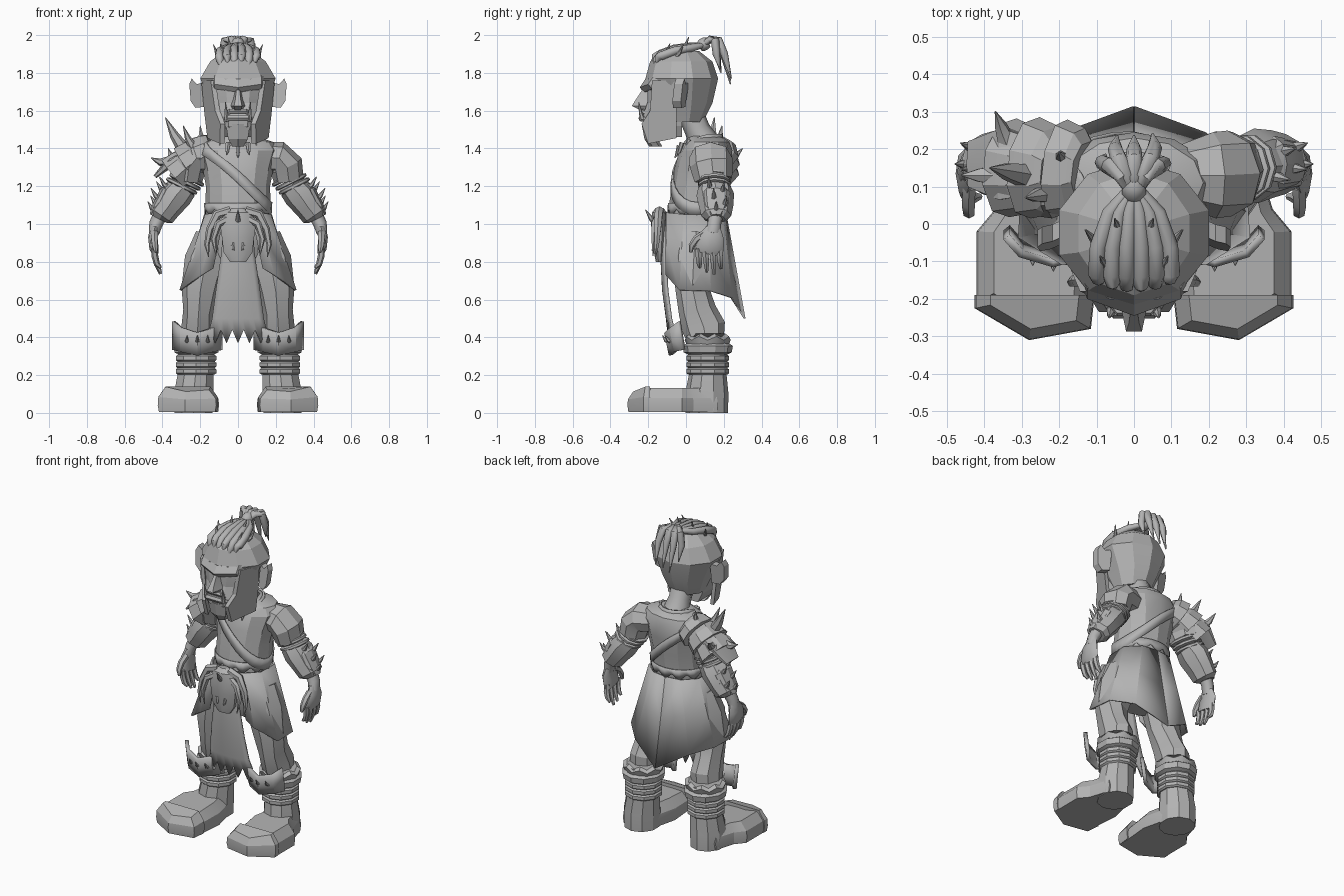
import bpy, bmesh, math
from mathutils import Vector

mat = bpy.data.materials.new("plain_grey")
mat.diffuse_color = (0.45, 0.45, 0.45, 1)


def build(name, verts, faces, mirror=False, thick=0, angle=32):
    me = bpy.data.meshes.new(name)
    me.from_pydata([tuple(v) for v in verts], [], faces)
    bm = bmesh.new()
    bm.from_mesh(me)
    bmesh.ops.recalc_face_normals(bm, faces=bm.faces)
    bm.to_mesh(me)
    bm.free()
    me.materials.append(mat)
    ob = bpy.data.objects.new(name, me)
    bpy.context.collection.objects.link(ob)
    bpy.ops.object.select_all(action='DESELECT')
    ob.select_set(True)
    bpy.context.view_layer.objects.active = ob
    bpy.ops.object.shade_smooth_by_angle(angle=math.radians(angle))
    if thick:
        m = ob.modifiers.new("thickness", 'SOLIDIFY')
        m.thickness, m.offset = thick, 0
    if mirror:
        ob.modifiers.new("mirror", 'MIRROR').use_clip = False
    return ob


def loft(name, rings, mirror=False, cap=True, thick=0, angle=32, closed=True):
    """Skin a list of equal-length rings (or open rows)."""
    n = len(rings[0])
    verts = [p for r in rings for p in r]
    faces = [(i*n+j, i*n+(j+1) % n, (i+1)*n+(j+1) % n, (i+1)*n+j)
             for i in range(len(rings)-1) for j in range(n if closed else n-1)]
    if cap and closed:
        faces += [tuple(range(n)), tuple(range(len(verts)-n, len(verts)))]
    return build(name, verts, faces, mirror, thick, angle)


def sheet(name, rows, mirror=False, thick=0.014):
    return loft(name, rows, mirror, False, thick, 18, False)


def oval(cx, cy, z, rx, ry, n=10):
    return [(cx+rx*math.sin(2*math.pi*k/n), cy-ry*math.cos(2*math.pi*k/n), z) for k in range(n)]


def tube(name, pts, radii, n=8, mirror=False, ref=None, angle=48):
    """Sweep an oval along a path; a radius may be (across, along ref)."""
    pts = [Vector(p) for p in pts]
    if ref is None:
        c = [abs(v) for v in pts[-1]-pts[0]]
        ref = [0, 0, 0]
        ref[c.index(min(c))] = 1
    ref, rings = Vector(ref), []
    for i, p in enumerate(pts):
        t = (pts[min(i+1, len(pts)-1)]-pts[max(i-1, 0)]).normalized()
        u = t.cross(ref).normalized()
        v = u.cross(t)
        a, b = radii[i] if isinstance(radii[i], tuple) else (radii[i], radii[i])
        rings.append([p+u*a*math.cos(2*math.pi*k/n)+v*b*math.sin(2*math.pi*k/n) for k in range(n)])
    return loft(name, rings, mirror, True, 0, angle)


def spike(name, base, tip, r, mirror=False, bend=(0, 0, -0.012)):
    b, t = Vector(base), Vector(tip)
    return tube(name, [b, (b+t)/2+Vector(bend), t], [r, r*0.7, 0.002], 6, mirror)


# --- torso and shirt ---
TORSO = [(1.0, .055, .165, .15), (1.1, .06, .172, .15), (1.2, .075, .17, .15),
         (1.3, .09, .188, .15), (1.39, .105, .215, .14), (1.435, .11, .185, .12), (1.465, .1, .09, .085)]


def torso_at(a, z, s):
    for p, q in zip(TORSO, TORSO[1:]):
        if z <= q[0]:
            break
    f = (z-p[0])/(q[0]-p[0])
    cy, rx, ry = [p[i]+(q[i]-p[i])*f for i in (1, 2, 3)]
    return (s*rx*math.sin(a), cy-s*ry*math.cos(a), z)


loft("shirt", [oval(0, cy, z, rx, ry, 12) for z, cy, rx, ry in TORSO], angle=25)
A = [2*math.pi*k/24 for k in range(24)]
loft("shirt_ragged_hem", [[torso_at(a, z + (d if k % 2 else -d), 1.03) for k, a in enumerate(A)]
                          for z, d in ((1.11, 0), (1.06, .018))], cap=False, thick=.006)
loft("chest_strap", [[torso_at(a, 1.25-.17*math.sin(a)+h, 1.035) for a in A]
                     for h in (-.035, .035)], cap=False, thick=.008, angle=15)
loft("pelvis", [oval(0, .06, z, rx, ry) for z, rx, ry in ((.74, .12, .1), (.85, .18, .14), (1.04, .165, .15))])

# --- skirt, loincloth ---
waist = [(.07, -.105, 1.06), (.11, -.1, 1.06), (.17, -.01, 1.05), (.175, .12, 1.05), (.1, .195, 1.05), (0, .21, 1.05)]
hem = [(.13, -.1, .765), (.19, -.105, .73), (.305, -.035, .65), (.295, .13, .645), (.19, .24, .61), (0, .31, .5)]
mid = [tuple(w+(h-w)*.47 for w, h in zip(a, b)) for a, b in zip(waist, hem)]
sheet("skirt", [waist, mid, hem], True, .01)
U = [k/5-1 for k in range(11)]
rows = [[(u*w, y+.02*u*u, z) for u in U] for z, w, y in ((1.02, .075, -.12), (.85, .085, -.13), (.65, .115, -.12), (.5, .135, -.1))]
rows.append([(u*.15, -.085+.02*u*u, .44 if k % 2 == 0 else .37) for k, u in enumerate(U)])
sheet("loincloth", rows)

# --- horned mask on the belt ---
loft("belt_mask", [oval(0, -.14, z, rx, ry, 10) for z, rx, ry in
                   ((.8, .045, .02), (.85, .08, .03), (.93, .09, .04), (1.0, .1, .045), (1.06, .075, .04), (1.085, .03, .02))])
tube("mask_outer_horn", [(.04, -.14, 1.07), (.11, -.145, 1.05), (.15, -.15, .97), (.165, -.155, .89), (.155, -.16, .825)],
     [.025, .024, .02, .014, .002], 6, True, (0, 1, 0))
tube("mask_inner_horn", [(.05, -.15, 1.03), (.105, -.165, 1.0), (.13, -.17, .92), (.115, -.175, .83)],
     [.02, .02, .015, .002], 6, True, (0, 1, 0))
spike("mask_crest", (0, -.15, 1.0), (0, -.215, 1.075), .02)
spike("mask_tooth", (.03, -.168, .9), (.02, -.18, .86), .01, True)

# --- legs, boots ---
tube("trouser_leg", [(.12, .05, .92), (.17, .04, .8), (.2, .035, .65), (.21, .06, .54), (.215, .095, .45), (.22, .11, .36)],
     [.11, .115, (.09, .1), (.1, .08), (.115, .085), .09], 8, True, (1, 0, 0), 25)
loft("boot_shaft", [oval(x, y, z, rx, ry) for z, x, y, rx, ry in
                    ((0, .235, .11, .105, .112), (.1, .235, .11, .11, .115), (.2, .225, .115, .1, .1), (.4, .22, .12, .1, .105))], True)
foot = [(.15, .17), (.33, .17), (.37, .04), (.42, -.02), (.42, -.21), (.28, -.305), (.12, -.265), (.1, -.04)]
loft("boot_foot", [[(.265+(x-.265)*s, -.03+(y+.03)*t, z if y > -.25 else z*.85) for x, y in foot]
                   for z, s, t in ((.005, .97, .97), (.045, 1, 1), (.08, .97, .97), (.133, .7, .86))], True, angle=20)
toe = [(-.16, -.19), (.16, -.19), (.16, -.225), (.015, -.31), (-.15, -.28)]
loft("toe_cap", [[(.265+x*s, -.19+(y+.19)*t, z-max(0, -y-.22)*d) for x, y in toe]
                 for z, s, t, d in ((.005, .96, .96, 0), (.04, 1, 1, 0), (.085, .98, .98, .15), (.14, .74, .75, .3))], True, angle=15)
for z in (.22, .255, .29):
    loft("boot_wrap", [oval(.222, .115, z+dz, r, r) for dz, r in ((-.018, .103), (-.01, .113), (.01, .113), (.018, .103))], True)
loft("knee_cuff", [oval(.22, .115, z, r, r+.005) for z, r in ((.31, .1), (.32, .122), (.355, .128), (.37, .105))], True, angle=20)
loft("cuff_fur", [[(x, y, z+(.02 if k % 2 and z > .38 else 0)) for k, (x, y, _) in enumerate(oval(.22, .115, z, r, r, 16))]
                  for z, r in ((.35, .105), (.385, .122), (.4, .1))], True)
plate = [(.09, .475, .335, -.01), (.135, .45, .325, -.055), (.215, .425, .305, -.08), (.3, .45, .325, -.055), (.34, .485, .335, -.01)]
sheet("knee_plate", [[(x, y-.025+.025*f, t+(b-t)*f) for x, t, b, y in plate] for f in (0, .5, 1)], True, .022)
for x, y in ((.16, -.075), (.215, -.09), (.27, -.075)):
    spike("knee_stud", (x, y, .38), (x, y-.035, .41), .014, True)

# --- arms and hands ---
tube("sleeve", [(.12, .13, 1.355), (.215, .13, 1.35), (.255, .135, 1.31), (.268, .145, 1.235)],
     [.08, (.088, .115), (.09, .115), (.08, .1)], 8, True, (0, 1, 0), 20)
for i in range(3):
    c = Vector((.262+.018*i, .145+.003*i, 1.245-.022*i))
    d = Vector((.004, 0, -.008))
    tube("arm_band", [c-d*1.4, c-d*.7, c+d*.7, c+d*1.4], [.075, .09, .09, .075], 10, True, (0, 1, 0))
tube("bracer", [(.285, .15, 1.2), (.325, .155, 1.155), (.37, .16, 1.09), (.405, .16, 1.045), (.415, .16, 1.025)],
     [(.075, .085), (.085, .1), (.072, .09), (.07, .08), (.045, .05)], 8, True, (0, 1, 0), 25)
tube("bracer_plate", [(.32, .155, 1.215), (.375, .16, 1.165), (.42, .16, 1.085), (.44, .16, 1.04)],
     [(.02, .04), (.042, .075), (.038, .065), (.03, .03)], 8, True, (0, 1, 0), 25)
for y, x, z, l in ((.13, .365, 1.19, .06), (.19, .385, 1.17, .055), (.15, .41, 1.13, .06),
                   (.2, .42, 1.1, .05), (.16, .435, 1.07, .05)):
    spike("bracer_spike", (x, y, z), (x+l*.85, y+(y-.16)*.4, z+l), .018, True)
tube("wrist", [(.405, .16, 1.06), (.435, .15, 1.0), (.445, .14, .95)], [.04, .036, (.028, .042)], 8, True, (0, 1, 0))
tube("palm", [(.44, .145, .98), (.45, .135, .93), (.445, .125, .87), (.438, .12, .845)],
     [(.025, .04), (.026, .068), (.024, .075), (.018, .068)], 8, True, (0, 1, 0))
for y, zt in ((.063, .77), (.1, .745), (.138, .735), (.175, .765)):
    tube("finger", [(.442, y, .87), (.44, y+.004, .83), (.43, y+.008, .79), (.41, y+.01, zt)],
         [.018, .018, .016, .008], 6, True, (0, 1, 0))
tube("thumb", [(.44, .1, .95), (.442, .055, .92), (.44, .03, .885), (.435, .025, .85)], [.02, .02, .017, .008], 6, True, (1, 0, 0))

# --- spiked shoulder armour on one side ---
for a, b, r in (((-.13, 1.4), (-.2, 1.365), .11), ((-.2, 1.375), (-.275, 1.32), .115), ((-.26, 1.33), (-.335, 1.265), .112)):
    p, q = Vector((a[0], .14, a[1])), Vector((b[0], .15, b[1]))
    tube("shoulder_plate", [p, p.lerp(q, .3), q, q.lerp(p, .08)], [r*.75, (r*.86, r*1.05), (r*.95, r*1.2), (r*.8, r)], 9, False, (0, 1, 0), 20)
tube("shoulder_flap", [(-.24, .15, 1.39), (-.35, .16, 1.335), (-.44, .16, 1.25)], [(.03, .08), (.03, .11), (.01, .07)], 6, False, (0, 1, 0), 20)
for base, tip, r in (((-.29, .13, 1.4), (-.385, .15, 1.565), .035), ((-.24, .08, 1.41), (-.29, .07, 1.52), .024),
                     ((-.19, .17, 1.42), (-.2, .19, 1.52), .024), ((-.37, .13, 1.33), (-.46, .13, 1.35), .028),
                     ((-.34, .22, 1.34), (-.37, .3, 1.4), .026)):
    spike("shoulder_spike", base, tip, r)

# --- neck and tooth necklace ---
tube("neck", [(0, .1, 1.42), (0, .06, 1.5), (0, .01, 1.62)], [.085, .068, .07], 8)
loft("necklace", [[(x, y, z-.05*max(0, (.1-y)/.1)+.03) for x, y, _ in oval(0, .08, z, r, r, 16)]
                  for z, r in ((1.425, .09), (1.43, .11), (1.445, .105))], cap=False, thick=.012)
for a in (0, .5, 1.0):
    x, y = .11*math.sin(a), .075-.11*math.cos(a)
    spike("necklace_tooth", (x, y, 1.415+.03*a), (x*1.15, y-.025, 1.35+.03*a), .014, a > 0)

# --- head ---
loft("skull", [oval(0, (f+b)/2, z, rx, (b-f)/2, 10) for z, f, b, rx in
               ((1.54, -.12, .09, .11), (1.64, -.18, .14, .15), (1.77, -.215, .17, .21),
                (1.86, -.19, .14, .155), (1.915, -.12, .07, .08))], angle=12)
loft("face", [[(-w, y+.04, z), (-w*.5, y, z), (w*.5, y, z), (w, y+.04, z), (w, -.02, z), (-w, -.02, z)]
              for z, w, y in ((1.46, .07, -.19), (1.52, .1, -.225), (1.57, .11, -.23), (1.64, .115, -.205),
                              (1.71, .125, -.205), (1.77, .13, -.2))], angle=15)
loft("brow", [[(-.15, -.13, z), (-.125, y+.045, z+.005), (0, y, z-.012), (.125, y+.045, z+.005), (.15, -.13, z)]
              for z, y in ((1.71, -.225), (1.735, -.245), (1.78, -.215))], angle=15)
loft("nose", [[(-w, -.19, z), (-w*.5, y, z), (w*.5, y, z), (w, -.19, z)]
              for z, w, y in ((1.6, .03, -.235), (1.625, .042, -.287), (1.66, .028, -.265), (1.72, .015, -.225))], angle=15)
tube("lower_lip", [(-.085, -.19, 1.545), (-.05, -.235, 1.56), (.05, -.235, 1.56), (.085, -.19, 1.545)], [.01, .018, .018, .01], 6, False, (0, 0, 1))
tube("upper_lip", [(-.08, -.19, 1.57), (-.04, -.232, 1.597), (.04, -.232, 1.597), (.08, -.19, 1.57)], [.008, .014, .014, .008], 6, False, (0, 0, 1))
spike("tusk", (.06, -.23, 1.555), (.066, -.25, 1.645), .014, True)
loft("chin_beard", [oval(0, y, z, rx, .035, 6) for z, y, rx in ((1.41, -.16, .035), (1.45, -.185, .06), (1.53, -.2, .075))], angle=15)
# cheek plates slant inward towards the front and the chin
jaw = [(-.18, 1.76), (-.06, 1.76), (-.05, 1.6), (-.05, 1.455), (-.2, 1.425), (-.235, 1.53), (-.19, 1.6)]
loft("sideburn", [[(.2-(1.77-z)*.12+(y+.05)*.42-e, y, z) for y, z in jaw] for e in (.025, 0)], True, angle=15)
ear = [(.18, 1.75), (.218, 1.74), (.245, 1.77), (.258, 1.74), (.25, 1.65), (.225, 1.615), (.18, 1.62)]
loft("ear", [[(x, y-.4*(x-.2)+.15*(z-1.7), z) for x, z in ear] for y in (-.045, .0)], True, angle=15)

# --- hair: cords swept back into a knot, then a ponytail ---
for k in range(6):
    u = k/2.5-1
    e = .02*(k % 2)
    tube("hair_cord", [(u*.02, .085, 1.945), (u*.065, .03, 1.942-.01*u*u), (u*.095, -.06, 1.928-.012*u*u),
                       (u*.1, -.135, 1.9-.012*u*u), (u*.095, -.165+.02*u*u, 1.865+e), (u*.09, -.175+.02*u*u, 1.835+e)],
         [.014, .02, .023, .023, .02, .008], 8, False, (1, 0, 0))
tube("hair_tie", [(0, .07, 1.94), (0, .085, 1.947), (0, .105, 1.957), (0, .12, 1.963)], [.025, .034, .034, .025], 10, False, (1, 0, 0))
for x, y, z in ((0, .235, 1.76), (-.05, .235, 1.74), (.055, .24, 1.77), (-.085, .185, 1.8), (.08, .18, 1.82)):
    tube("ponytail_lock", [(x*.15, .09, 1.95), (x*.4, .13, 1.977), (x*.8, .1+y*.3, 1.972),
                           (x, .035+y*.7, 1.9), (x*.9, y, z)],
         [.014, .021, .023, .02, .003], 8, False, (1, 0, 0))
for x, y, z in ((.1, -.05, 1.89), (.07, -.12, 1.895), (.04, -.02, 1.93)):
    spike("hair_thorn", (x, y, z), (x*1.3, y+.035, z+.06), .013, True)
